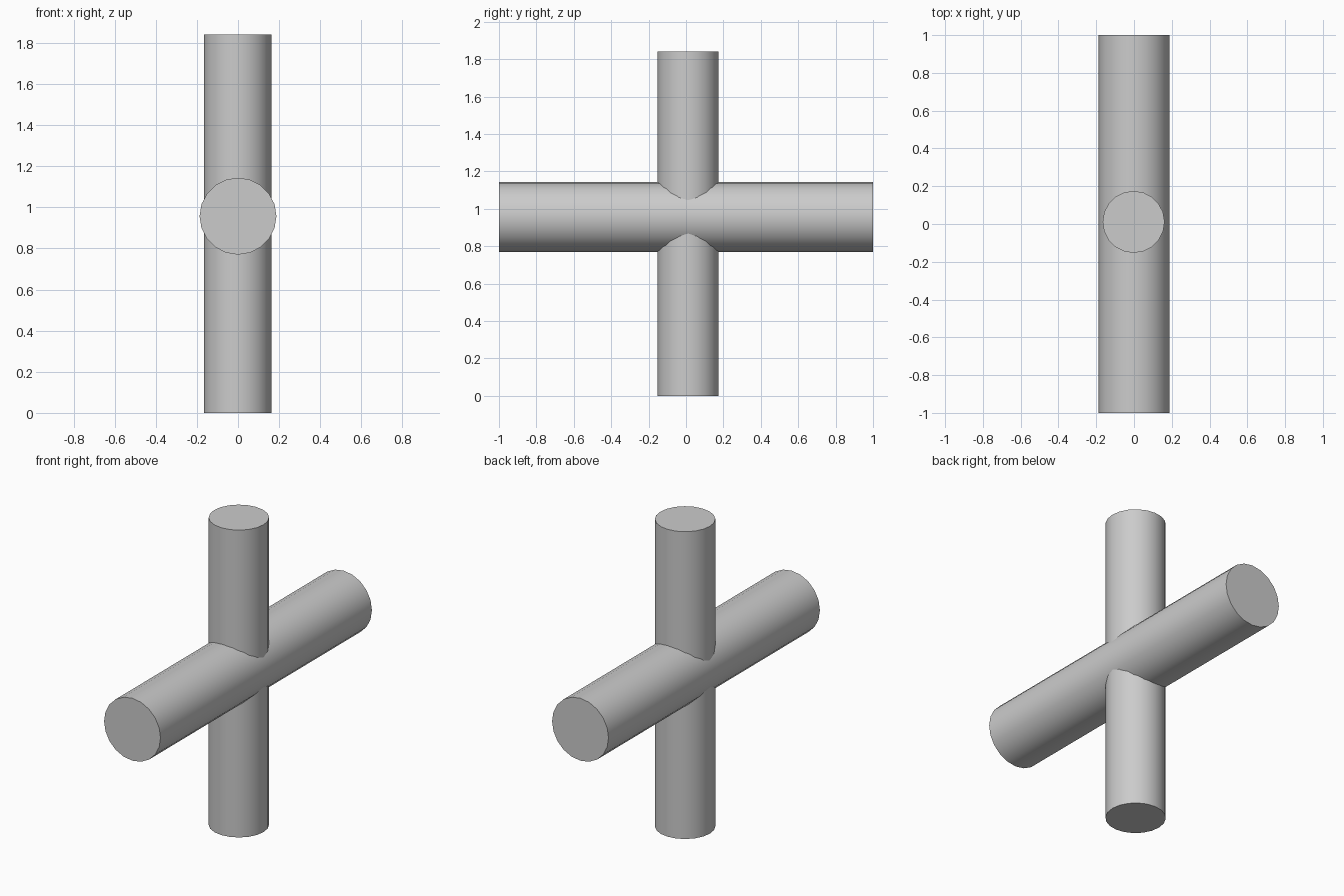
import bpy
from math import radians

if "Cube" in bpy.data.objects:
    bpy.data.objects.remove(bpy.data.objects["Cube"])


def bar(name, radius, length, location, rotation=(0, 0, 0)):
    """Smooth-sided round bar with crisp flat ends."""
    bpy.ops.mesh.primitive_cylinder_add(
        vertices=20, radius=radius, depth=length,
        location=location, rotation=rotation)
    obj = bpy.context.object
    obj.name = name
    bpy.ops.object.shade_smooth_by_angle(angle=radians(35))
    return obj


# Upright post standing on the ground
bar("upright_post", 0.164, 1.84, (-0.002, 0.011, 0.92))

# Thicker crossbar running front to back through the post
bar("crossbar", 0.187, 2.0, (0, 0, 0.957), (radians(90), 0, 0))
